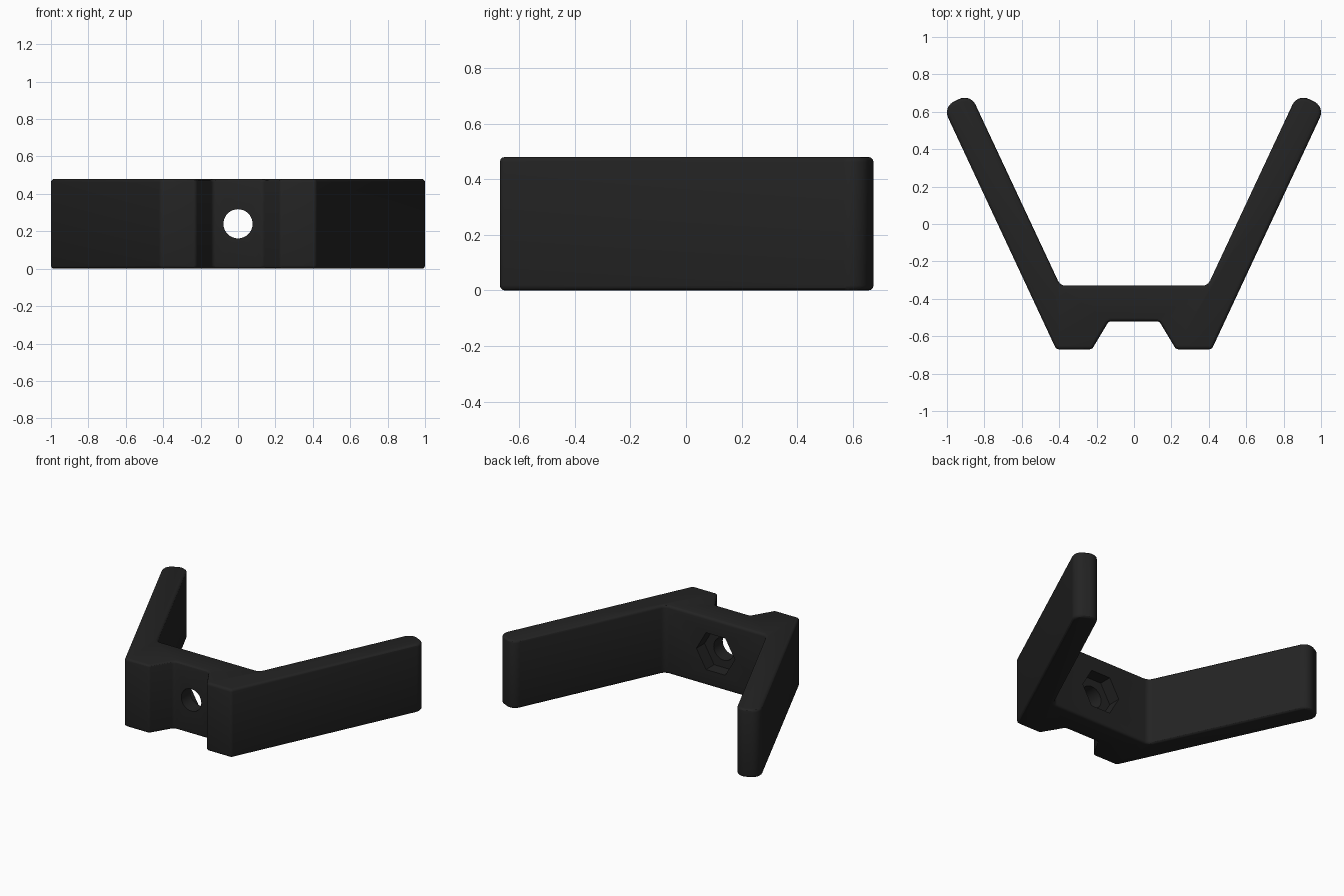
import bpy, bmesh, math
from mathutils import Vector

if "Cube" in bpy.data.objects:
    bpy.data.objects.remove(bpy.data.objects["Cube"])

HEIGHT = 0.48

black = bpy.data.materials.new("black plastic")
black.diffuse_color = (0.017, 0.017, 0.017, 1)
black.use_nodes = True
black.node_tree.nodes["Principled BSDF"].inputs["Base Color"].default_value = black.diffuse_color


def arc(cx, cy, r, a0, a1, n=10):
    """Points along a circular arc, angles in degrees."""
    angles = [math.radians(a0 + (a1 - a0) * i / n) for i in range(n + 1)]
    return [Vector((cx + r * math.cos(a), cy + r * math.sin(a))) for a in angles]


def fillet(prev, corner, nxt, r, n=4):
    """Round one corner with an arc of radius r."""
    p, c, q = Vector(prev), Vector(corner), Vector(nxt)
    u, v = (p - c).normalized(), (q - c).normalized()
    half = u.angle(v) / 2
    centre = c + (u + v).normalized() * (r / math.sin(half))
    start = c + u * (r / math.tan(half)) - centre
    end = c + v * (r / math.tan(half)) - centre
    return [centre + start.lerp(end, i / n).normalized() * r for i in range(n + 1)]


# Left half of the plan outline, from the notch to the inside of the arm
tip = arc(-0.935, 0.596, 0.065, 205, 115) + arc(-0.906, 0.610, 0.065, 115, 25)
path = [((0, -0.52), 0), ((-0.135, -0.52), 0.025), ((-0.225, -0.67), 0.022),
        ((-0.416, -0.67), 0.022), (tip[0], 0)]
half = []
for i in range(1, 4):
    half += fillet(path[i - 1][0], path[i][0], path[i + 1][0], path[i][1])
half += tip
half += fillet(tip[-1], (-0.394, -0.33), (0, -0.33), 0.045, 6)
outline = half + [Vector((-p.x, p.y)) for p in reversed(half)]

# Bracket body: extruded outline with rounded top and bottom rims
bm = bmesh.new()
base = bm.faces.new([bm.verts.new((p.x, p.y, 0)) for p in outline])
ext = bmesh.ops.extrude_face_region(bm, geom=[base])
bmesh.ops.translate(bm, vec=(0, 0, HEIGHT),
                    verts=[g for g in ext["geom"] if isinstance(g, bmesh.types.BMVert)])
bmesh.ops.recalc_face_normals(bm, faces=bm.faces)
rims = [e for e in bm.edges if abs(e.verts[0].co.z - e.verts[1].co.z) < 1e-5]
bmesh.ops.bevel(bm, geom=rims, offset=0.018, segments=3, profile=0.5, affect='EDGES')
mesh = bpy.data.meshes.new("bracket")
bm.to_mesh(mesh)
bm.free()
bracket = bpy.data.objects.new("bracket", mesh)
bpy.context.collection.objects.link(bracket)
mesh.materials.append(black)


def cut(name, sides, radius, y0, y1):
    """Cut a prism running along y out of the bracket."""
    bpy.ops.mesh.primitive_cylinder_add(
        vertices=sides, radius=radius, depth=y1 - y0,
        location=(0, (y0 + y1) / 2, HEIGHT / 2), rotation=(math.pi / 2, 0, 0))
    cutter = bpy.context.object
    cutter.name = name
    cutter.hide_render = True
    # turn the hexagon so that two corners point sideways
    if sides == 6:
        cutter.rotation_euler = (math.pi / 2, math.pi / 6, 0)
    cutter.data.materials.append(black)
    bpy.context.view_layer.update()
    bpy.ops.object.select_all(action='DESELECT')
    bracket.select_set(True)
    bpy.context.view_layer.objects.active = bracket
    mod = bracket.modifiers.new(name, 'BOOLEAN')
    mod.operation, mod.solver, mod.object = 'DIFFERENCE', 'EXACT', cutter
    bpy.ops.object.modifier_apply(modifier=mod.name)
    bpy.data.objects.remove(cutter)


# Bolt hole through the bridge and nut pocket on its inner side
cut("bolt_hole", 40, 0.078, -0.8, -0.1)
cut("nut_pocket", 6, 0.15, -0.42, -0.2)

bpy.ops.object.shade_smooth_by_angle(angle=math.radians(30))
